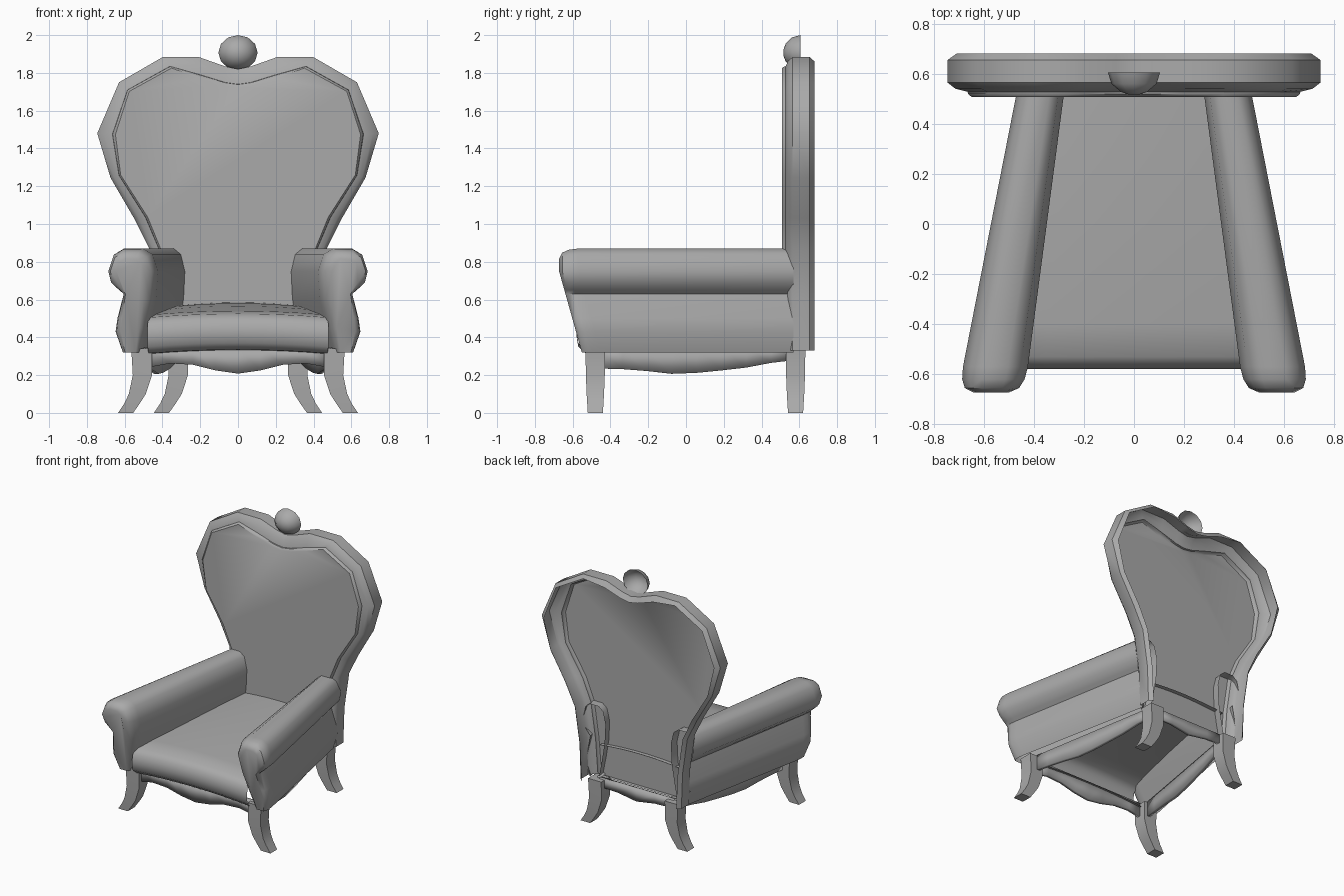
import bpy, bmesh, math

if "Cube" in bpy.data.objects:
    bpy.data.objects.remove(bpy.data.objects["Cube"])

GREY = (0.4, 0.4, 0.4, 1)
mat = bpy.data.materials.new("plain grey")
mat.use_nodes = True
mat.diffuse_color = GREY
mat.node_tree.nodes["Principled BSDF"].inputs["Base Color"].default_value = GREY


def loft(name, rings, closed=True, cap_start=False, cap_end=False, angle=40):
    """Skin a list of equal-length point rings into a smooth object."""
    bm = bmesh.new()
    vs = [[bm.verts.new(p) for p in ring] for ring in rings]
    n = len(vs[0])
    for a, b in zip(vs, vs[1:]):
        for i in range(n if closed else n - 1):
            j = (i + 1) % n
            bm.faces.new((a[i], a[j], b[j], b[i]))
    if cap_start:
        bm.faces.new(vs[0])
    if cap_end:
        bm.faces.new(vs[-1])
    bmesh.ops.recalc_face_normals(bm, faces=bm.faces)
    me = bpy.data.meshes.new(name)
    bm.to_mesh(me)
    bm.free()
    me.materials.append(mat)
    ob = bpy.data.objects.new(name, me)
    bpy.context.collection.objects.link(ob)
    bpy.ops.object.select_all(action='DESELECT')
    ob.select_set(True)
    bpy.context.view_layer.objects.active = ob
    bpy.ops.object.shade_smooth_by_angle(angle=math.radians(angle))
    return ob


# Heart-shaped back: half outlines from the bottom up to the notch
OUTER = [(.42, .33), (.43, .6), (.47, .87), (.55, 1.03), (.675, 1.245), (.745, 1.48),
         (.63, 1.75), (.4, 1.883), (.205, 1.883), (.07, 1.835), (0, 1.82)]
INNER = [(.36, .33), (.38, .6), (.42, .87), (.49, 1.035), (.63, 1.257), (.665, 1.475),
         (.585, 1.71), (.36, 1.835), (.2, 1.79), (.07, 1.75), (0, 1.74)]


def heart(f, y):
    half = [(a[0] + (b[0] - a[0]) * f, y, a[1] + (b[1] - a[1]) * f)
            for a, b in zip(OUTER, INNER)]
    return half + [(-x, y, z) for x, y, z in reversed(half[:-1])]


loft("back_frame", [heart(f, y) for f, y in
                    ((.45, .68), (0, .655), (0, .565), (.4, .54), (1, .528))],
     closed=False)
loft("back_cushion", [heart(1.0, .535), heart(1.02, .52), heart(1.2, .508)],
     cap_end=True)

# Half-round finial above the notch, open behind
rings = []
for deg in (0, 30, 60, 80):
    t = math.radians(deg)
    rings.append([(.104 * math.cos(t) * math.cos(k * math.pi / 6), .605 - .09 * math.sin(t),
                   1.907 + .093 * math.cos(t) * math.sin(k * math.pi / 6))
                  for k in range(12)])
loft("finial", rings, cap_end=True)

# Seat: rolled front edge, crowned top, tapering to the rear
SEAT = [(-.46, .33), (-.53, .335), (-.57, .37), (-.58, .43), (-.57, .49), (-.53, .525),
        (-.4, .54), (0, .565), (.3, .58), (.54, .585)]


def seat_width(y):
    return .48 - .125 * (y + .58)


loft("seat", [[(f / 4 * seat_width(y), y, z - .02 * (f / 4) ** 2) for y, z in SEAT]
              for f in range(-4, 5)], closed=False)

# Rolled arms, converging to the rear, with a slanted front
ARM = [(.05, .32), (.09, .43), (.08, .5), (.045, .63), (.07, .65), (.115, .69), (.13, .75),
       (.1, .84), (.05, .87), (-.05, .87), (-.1, .84), (-.13, .75), (-.12, .6),
       (-.085, .45), (-.05, .32)]


def arm_ring(side, y, s):
    cx = .555 - .164 * (y + .58)
    k = s * (1 - .245 * (y + .58))
    slant = .28 if y < -.5 else 0
    return [(side * (cx + u * k), y + slant * max(0, .75 - z),
             .75 + (z - .75) * s if z > .75 else z) for u, z in ARM]


for side, label in ((1, "left"), (-1, "right")):
    loft(label + "_arm", [arm_ring(side, y, s) for y, s in
                          ((-.672, .55), (-.655, .82), (-.62, .95), (-.57, 1), (.57, 1))],
         closed=False, cap_start=True)

# Splayed legs: height, inner x, outer x, half depth
LEG = [(.34, .455, .565, .052), (.2, .455, .557, .05), (.1, .488, .578, .046),
       (.05, .52, .602, .043), (0, .555, .635, .04)]
for side, label in ((1, "left"), (-1, "right")):
    for place, y, dx in (("front", -.48, 0), ("back", .58, -.19)):
        loft(f"{place}_{label}_leg",
             [[(side * (x0 + dx), y - d, z), (side * (x1 + dx), y - d, z),
               (side * (x1 + dx), y + d, z), (side * (x0 + dx), y + d, z)]
              for z, x0, x1, d in LEG], cap_start=True, cap_end=True, angle=35)


# Scalloped apron between the legs
def apron(name, a, b, lows):
    n = len(lows) - 1
    top, low = [], []
    for i, z in enumerate(lows):
        x, y = (a[k] + (b[k] - a[k]) * i / n for k in (0, 1))
        top.append((x, y, .345))
        low.append((x, y, z))
    ob = loft(name, [top, low], closed=False)
    mod = ob.modifiers.new("thickness", 'SOLIDIFY')
    mod.thickness = .025
    mod.offset = 0


apron("front_apron", (-.48, -.49), (.48, -.49),
      [.24, .262, .255, .225, .208, .225, .255, .262, .24])
apron("back_apron", (-.31, .58), (.31, .58), [.28, .275, .25, .275, .28])
for side, label in ((1, "left"), (-1, "right")):
    apron(label + "_apron", (side * .5, -.47), (side * .32, .58),
          [.235, .232, .222, .207, .212, .225, .24, .265, .28])
